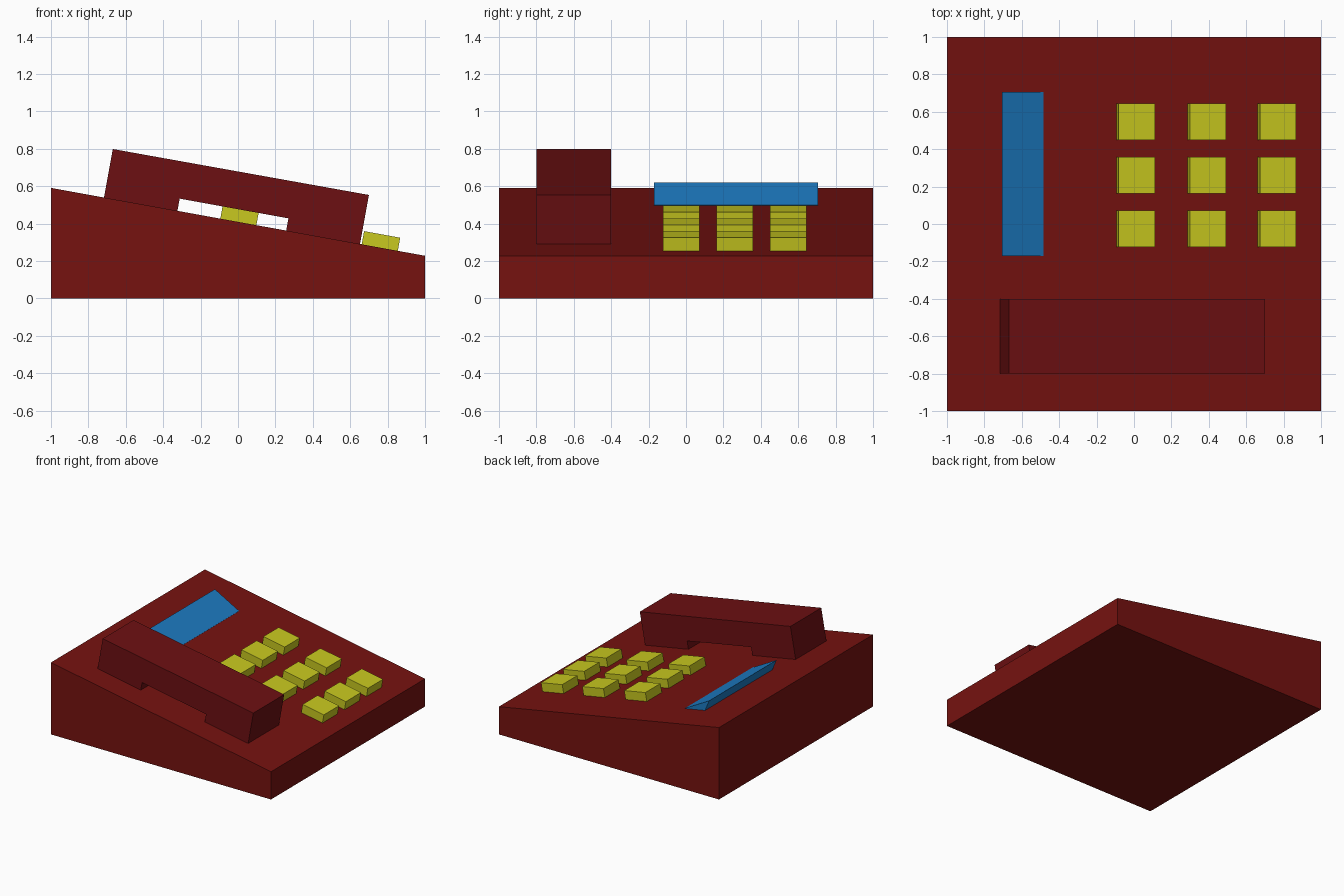
import bpy, bmesh
from math import sin, cos, atan2

if "Cube" in bpy.data.objects:
    bpy.data.objects.remove(bpy.data.objects["Cube"])

# Sloped deck: z = 0.41 at x = 0, falling towards +x
MID_Z = 0.41
TILT = atan2(0.363, 2.0)


def material(name, rgb):
    m = bpy.data.materials.new(name)
    m.diffuse_color = (*rgb, 1)
    m.use_nodes = True
    m.node_tree.nodes["Principled BSDF"].inputs["Base Color"].default_value = m.diffuse_color
    return m


BODY = material("body_red", (0.18, 0.006, 0.005))
DARK = material("handset_red", (0.15, 0.005, 0.006))
YELLOW = material("key_yellow", (0.58, 0.58, 0.014))
BLUE = material("screen_blue", (0.012, 0.2, 0.55))


def on_deck(points):
    """Turn (along slope, above slope) points into (x, z)."""
    return [(u * cos(TILT) + n * sin(TILT), MID_Z - u * sin(TILT) + n * cos(TILT))
            for u, n in points]


def prism(name, profile, y0, y1, mat):
    """Extrude an x-z profile from y0 to y1."""
    bm = bmesh.new()
    face = bm.faces.new([bm.verts.new((x, y0, z)) for x, z in profile])
    ext = bmesh.ops.extrude_face_region(bm, geom=[face])["geom"]
    verts = [g for g in ext if isinstance(g, bmesh.types.BMVert)]
    bmesh.ops.translate(bm, verts=verts, vec=(0, y1 - y0, 0))
    bmesh.ops.recalc_face_normals(bm, faces=bm.faces)
    mesh = bpy.data.meshes.new(name)
    bm.to_mesh(mesh)
    bm.free()
    mesh.materials.append(mat)
    obj = bpy.data.objects.new(name, mesh)
    bpy.context.collection.objects.link(obj)
    return obj


# Wedge-shaped body
prism("phone_base", [(-1, 0), (1, 0), (1, 0.228), (-1, 0.591)], -1, 1, BODY)

# Handset with a grip recess underneath, feet slightly sunk into the deck
prism("handset", on_deck([
    (-0.728, -0.01), (-0.329, -0.01), (-0.329, 0.066), (0.262, 0.066),
    (0.262, -0.01), (0.663, -0.01), (0.663, 0.266), (-0.728, 0.263)]),
    -0.8, -0.4, DARK)

# Tilted display with an undercut back
prism("display", [(-0.705, 0.62), (-0.485, 0.50), (-0.50, 0.48), (-0.655, 0.50)],
      -0.17, 0.707, BLUE)

# Three by three keypad
for col, x in enumerate((0.002, 0.383, 0.758)):
    u = x / cos(TILT)
    for row, y in enumerate((-0.026, 0.26, 0.546)):
        prism(f"key_{row}_{col}", on_deck([
            (u - 0.098, -0.01), (u + 0.098, -0.01),
            (u + 0.098, 0.071), (u - 0.098, 0.071)]),
            y - 0.098, y + 0.098, YELLOW)
